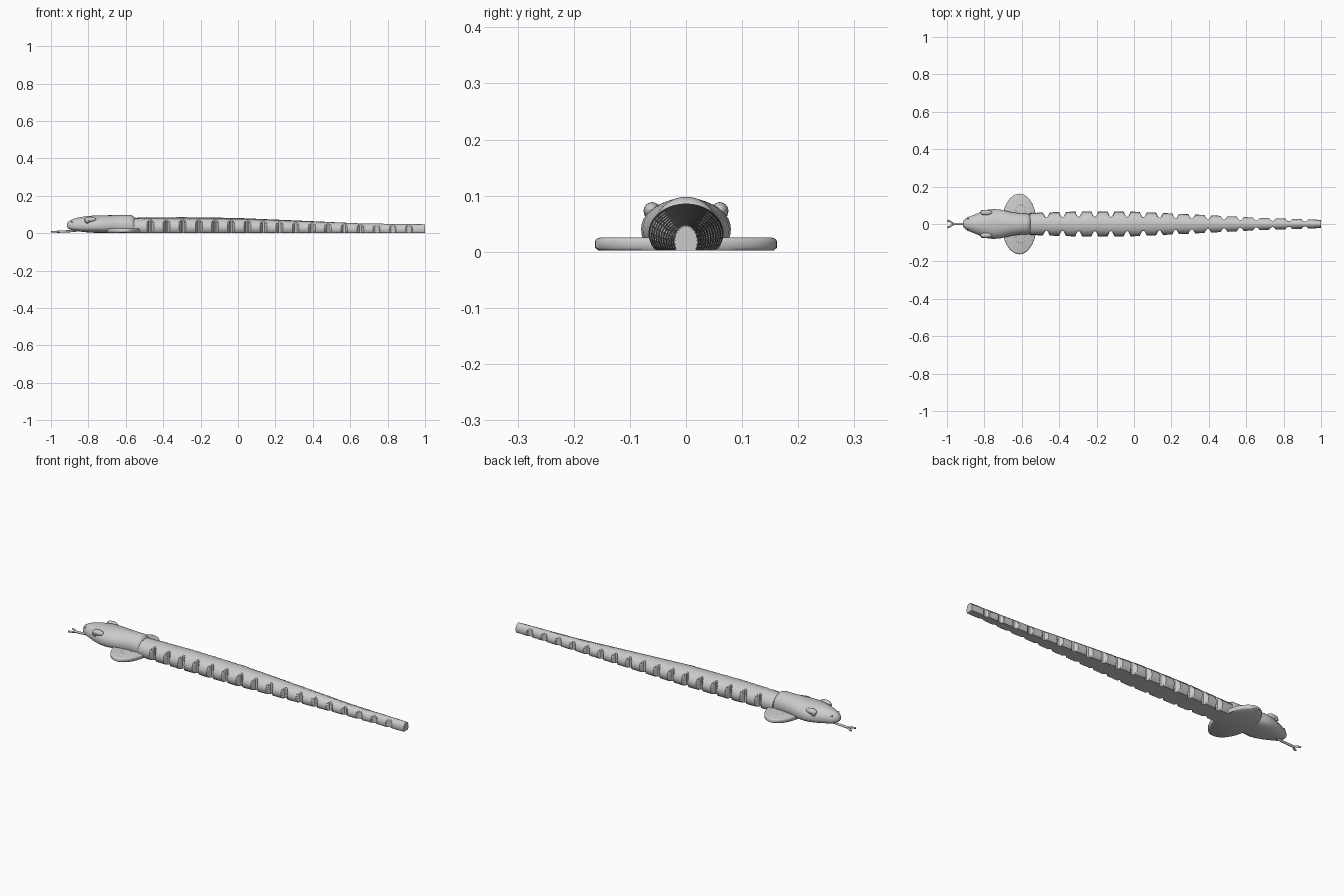
import bpy, bmesh
from math import sin, cos, pi, radians
from mathutils import Vector

if "Cube" in bpy.data.objects:
    bpy.data.objects.remove(bpy.data.objects["Cube"], do_unlink=True)

grey = bpy.data.materials.new("light grey")
grey.use_nodes = True
GREY = (0.6, 0.6, 0.6, 1)
grey.diffuse_color = GREY
grey.node_tree.nodes["Principled BSDF"].inputs["Base Color"].default_value = GREY


def finish(obj, angle=None):
    obj.data.materials.clear()
    obj.data.materials.append(grey)
    if angle:
        bpy.ops.object.select_all(action="DESELECT")
        obj.select_set(True)
        bpy.context.view_layer.objects.active = obj
        bpy.ops.object.shade_smooth_by_angle(angle=radians(angle))
    return obj


def loft(name, rings, angle=None):
    """Skin a list of closed rings and cap both ends."""
    bm = bmesh.new()
    rows = [[bm.verts.new(p) for p in ring] for ring in rings]
    n = len(rows[0])
    for a, b in zip(rows, rows[1:]):
        for j in range(n):
            k = (j + 1) % n
            bm.faces.new((a[j], a[k], b[k], b[j]))
    bm.faces.new(rows[0])
    bm.faces.new(rows[-1])
    bmesh.ops.recalc_face_normals(bm, faces=bm.faces)
    mesh = bpy.data.meshes.new(name)
    bm.to_mesh(mesh)
    bm.free()
    obj = bpy.data.objects.new(name, mesh)
    bpy.context.collection.objects.link(obj)
    return finish(obj, angle)


def interp(table, x):
    """Linear lookup in rows of (x, values...)."""
    for a, b in zip(table, table[1:]):
        if x <= b[0]:
            t = max(0, (x - a[0]) / (b[0] - a[0]))
            return [u + (v - u) * t for u, v in zip(a[1:], b[1:])]
    return table[-1][1:]


# Scaly body: flat-bottomed arch with wedge notches between segments
BODY = [(-0.56, 0.056, 0.08), (-0.3, 0.064, 0.083), (0, 0.063, 0.079),
        (0.3, 0.049, 0.066), (0.65, 0.031, 0.05), (1, 0.019, 0.045)]
START, SEGMENTS, STEPS, ARC = -0.555, 18, 14, 36
pitch = (1 - START) / SEGMENTS
rings = []
for i in range(SEGMENTS * STEPS + 1):
    x = START + pitch * i / STEPS
    half, top = interp(BODY, x)
    phase = (i % STEPS) / STEPS
    edge = min(phase, 1 - phase)
    notch = min(1, 0.6 + max(0, edge - 0.06) * 2.9)
    if i < STEPS // 2 or i > SEGMENTS * STEPS - STEPS // 2:
        notch = 1
    ring = []
    for j in range(ARC + 1):
        a = radians(-38) + radians(256) * j / ARC
        bump = 0.003 * ((i + j) % 2)
        mid = top * 0.4
        y = (half + bump) * cos(a)
        z = max(0.002, mid + (top - mid + bump) * sin(a))
        limit = half * notch
        if notch < 1:
            y = max(-limit, min(limit, y))
        ring.append((x, y, z))
    rings.append(ring)
loft("scaly_body", rings)

# Head and neck: rows of x, half width, bottom, top
HEAD = [(-0.915, 0.008, 0.036, 0.05), (-0.908, 0.022, 0.025, 0.062),
        (-0.89, 0.036, 0.017, 0.073), (-0.86, 0.047, 0.011, 0.083),
        (-0.82, 0.064, 0.006, 0.09), (-0.78, 0.077, 0.003, 0.094),
        (-0.75, 0.08, 0.002, 0.095), (-0.71, 0.076, 0.002, 0.096),
        (-0.66, 0.064, 0.002, 0.097), (-0.62, 0.058, 0.002, 0.098),
        (-0.575, 0.056, 0.002, 0.098), (-0.56, 0.053, 0.002, 0.092),
        (-0.552, 0.045, 0.004, 0.08)]


def oval(x, half, low, high, sides=40):
    pts = []
    for j in range(sides):
        c, s = cos(2 * pi * j / sides), sin(2 * pi * j / sides)
        mid = low + (high - low) * 0.42
        rise = high - mid if s > 0 else mid - low
        power = 1 if s > 0 else 0.75
        pts.append((x, half * (abs(c) ** power) * (1 if c > 0 else -1),
                    mid + rise * (abs(s) ** power) * (1 if s > 0 else -1)))
    return pts


head = loft("head", [oval(*row) for row in HEAD], 40)


def ball(name, loc, size, tilt=0):
    bpy.ops.mesh.primitive_uv_sphere_add(segments=20, ring_count=12, location=loc,
                                         rotation=(tilt, 0, 0))
    obj = bpy.context.object
    obj.name, obj.scale = name, size
    return finish(obj, 60)


def hoop(name, loc, major, minor, tilt=0):
    bpy.ops.mesh.primitive_torus_add(major_segments=28, minor_segments=8, location=loc,
                                     rotation=(tilt, 0, 0), major_radius=major,
                                     minor_radius=minor)
    bpy.context.object.name = name
    return finish(bpy.context.object, 60)


# Brows, eyes, nostrils and hood markings on both sides
for side, s in (("left", -1), ("right", 1)):
    ball("brow_" + side, (-0.79, s * 0.061, 0.074), (0.032, 0.015, 0.014), -s * 0.7)
    ball("eye_" + side, (-0.805, s * 0.066, 0.067), (0.011, 0.008, 0.01))
    hoop("eye_rim_" + side, (-0.805, s * 0.067, 0.067), 0.013, 0.0025, -s * 1.1)
    hoop("nostril_" + side, (-0.887, s * 0.028, 0.062), 0.005, 0.002, -s * 0.8)
    hoop("hood_marking_" + side, (-0.608, s * 0.08, 0.0235), 0.024, 0.002)

# Flat oval hood under the neck
HOOD = [(0.96, 0.002), (1, 0.007), (1, 0.019), (0.985, 0.023), (0.95, 0.025)]
loft("hood", [[(-0.613 + 0.093 * r * cos(2 * pi * k / 64),
                0.162 * r * sin(2 * pi * k / 64), z) for k in range(64)]
              for r, z in HOOD], 50)


# Forked tongue
def rod(name, points, radius):
    curve = bpy.data.curves.new(name, "CURVE")
    curve.dimensions = "3D"
    curve.bevel_depth, curve.bevel_resolution = radius, 2
    curve.use_fill_caps = True
    line = curve.splines.new("POLY")
    line.points.add(len(points) - 1)
    for p, co in zip(line.points, points):
        p.co = (*co, 1)
    obj = bpy.data.objects.new(name, curve)
    bpy.context.collection.objects.link(obj)
    obj.data.materials.append(grey)


rod("tongue", [(-0.86, 0, 0.015), (-0.9, 0, 0.011), (-0.968, 0, 0.008)], 0.006)
for side, s in (("left", -1), ("right", 1)):
    rod("tongue_tip_" + side, [(-0.964, 0, 0.008), (-0.98, s * 0.012, 0.008),
                               (-0.998, s * 0.019, 0.008)], 0.005)
